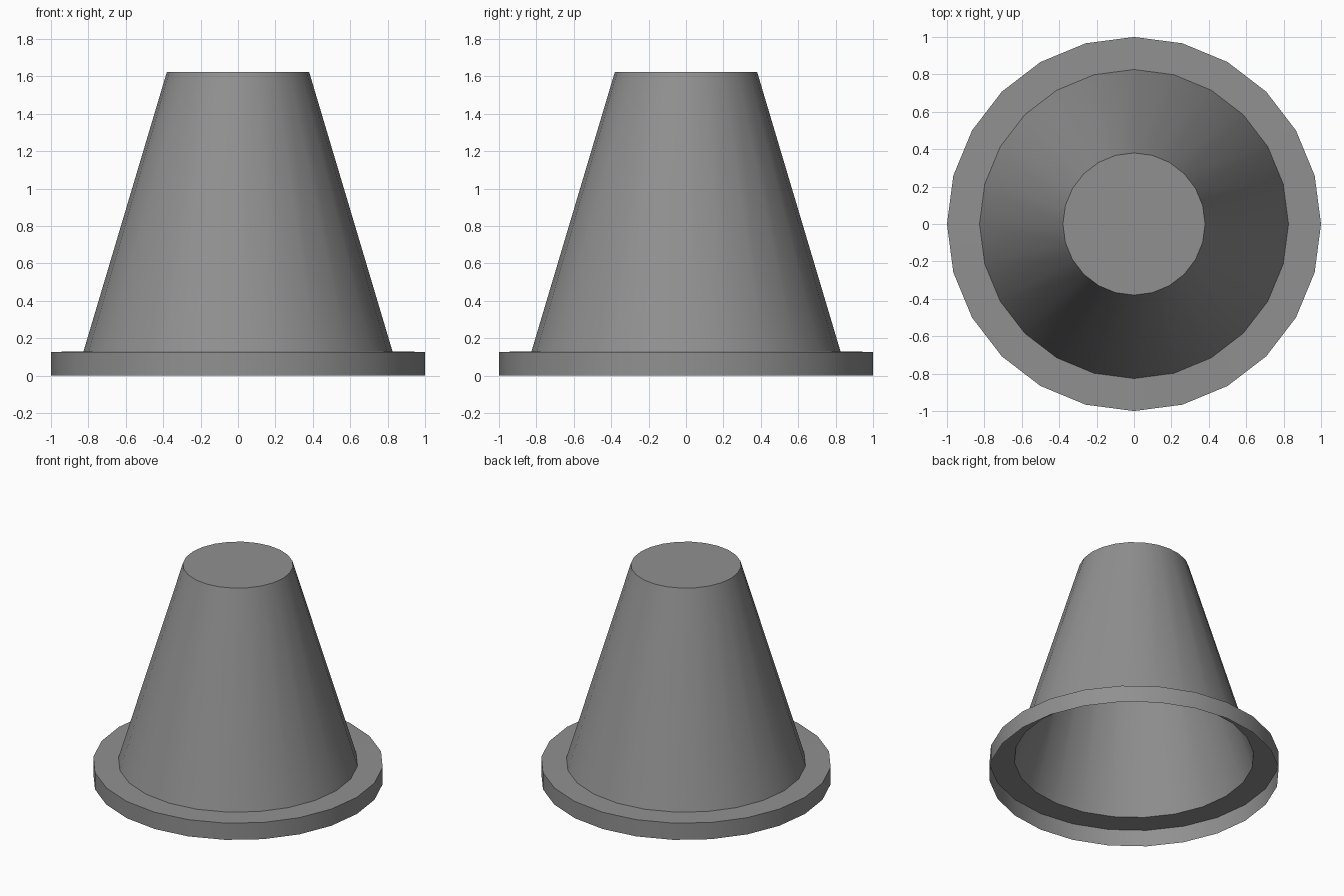
import bpy, bmesh
from math import sin, cos, tau, radians

if "Cube" in bpy.data.objects:
    bpy.data.objects.remove(bpy.data.objects["Cube"])

SIDES = 24

# Dark grey for the whole model
dark_grey = bpy.data.materials.new("dark_grey")
dark_grey.diffuse_color = (0.28, 0.28, 0.28, 1.0)
dark_grey.use_nodes = True
dark_grey.node_tree.nodes["Principled BSDF"].inputs["Base Color"].default_value = dark_grey.diffuse_color


def lathe(name, profile, cap_top=False):
    """Revolve (radius, height) points around z as a single open-bottomed shell."""
    bm = bmesh.new()
    rings = [[bm.verts.new((r * cos(tau * i / SIDES), r * sin(tau * i / SIDES), z))
              for i in range(SIDES)] for r, z in profile]
    for a, b in zip(rings, rings[1:]):
        for i in range(SIDES):
            j = (i + 1) % SIDES
            bm.faces.new((a[i], a[j], b[j], b[i]))
    if cap_top:
        bm.faces.new(rings[-1])
    mesh = bpy.data.meshes.new(name)
    bm.to_mesh(mesh)
    bm.free()
    mesh.materials.append(dark_grey)
    obj = bpy.data.objects.new(name, mesh)
    bpy.context.collection.objects.link(obj)
    bpy.ops.object.select_all(action='DESELECT')
    obj.select_set(True)
    bpy.context.view_layer.objects.active = obj
    bpy.ops.object.shade_smooth_by_angle(angle=radians(30))
    return obj


# Open-bottomed rim, flange and tapered hollow body, closed at the top
lathe("cone_shell", [(1.0, 0.0), (1.0, 0.127), (0.826, 0.13), (0.38, 1.625)], cap_top=True)
